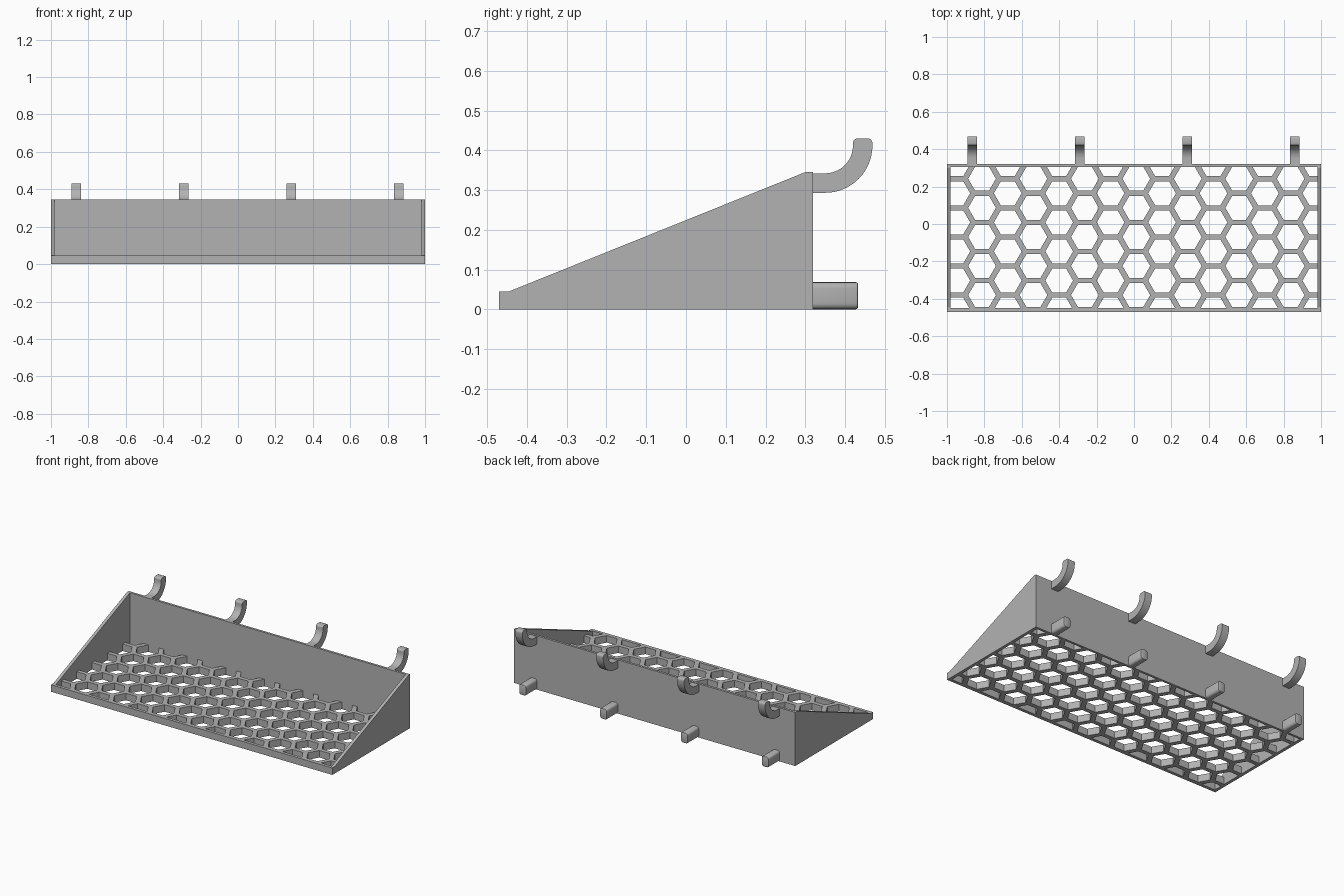
import bpy, bmesh, math
from mathutils import Matrix

cube = bpy.data.objects.get("Cube")
if cube:
    bpy.data.objects.remove(cube, do_unlink=True)

grey = bpy.data.materials.new("plain grey")
grey.use_nodes = True
colour = (0.45, 0.45, 0.45, 1)
grey.diffuse_color = colour
grey.node_tree.nodes["Principled BSDF"].inputs["Base Color"].default_value = colour


def finish(name, bm):
    bmesh.ops.recalc_face_normals(bm, faces=bm.faces)
    mesh = bpy.data.meshes.new(name)
    bm.to_mesh(mesh)
    bm.free()
    mesh.materials.append(grey)
    obj = bpy.data.objects.new(name, mesh)
    bpy.context.collection.objects.link(obj)
    return obj


def box(name, lo, hi):
    bm = bmesh.new()
    bmesh.ops.create_cube(bm, size=1)
    for v in bm.verts:
        v.co = [(a + b) / 2 + c * (b - a) for a, b, c in zip(lo, hi, v.co)]
    return finish(name, bm)


def extrude_x(name, profile, x0, x1):
    """Extrude a (y, z) outline from x0 to x1."""
    bm = bmesh.new()
    face = bm.faces.new([bm.verts.new((x0, y, z)) for y, z in profile])
    moved = bmesh.ops.extrude_face_region(bm, geom=[face])["geom"]
    verts = [g for g in moved if isinstance(g, bmesh.types.BMVert)]
    bmesh.ops.translate(bm, verts=verts, vec=(x1 - x0, 0, 0))
    return finish(name, bm)


def smooth(obj, angle=35):
    bpy.ops.object.select_all(action="DESELECT")
    obj.select_set(True)
    bpy.context.view_layer.objects.active = obj
    bpy.ops.object.shade_smooth_by_angle(angle=math.radians(angle))


FRONT, BACK, LIP, TOP, WALL = -0.47, 0.32, 0.045, 0.345, 0.98

# Sloping side walls, back wall and front lip
side = [(FRONT, 0), (BACK, 0), (BACK, TOP), (0.30, TOP), (-0.445, LIP), (FRONT, LIP)]
extrude_x("right_side_wall", side, -1, -WALL)
extrude_x("left_side_wall", side, WALL, 1)
box("back_wall", (-WALL, 0.305, 0), (WALL, BACK, TOP))
box("front_lip", (-WALL, FRONT, 0), (WALL, -0.45, LIP))

# Floor with a honeycomb of staggered hexagonal holes
floor = box("honeycomb_floor", (-WALL, -0.45, 0), (WALL, 0.306, LIP))
DX, DY, RADIUS = 0.1375, 0.1555, 0.074
bm = bmesh.new()
for col in range(15):
    odd = col % 2
    for row in range(5 if odd else 6):
        x = -0.95 + col * DX
        y = -0.38 + (row - (0 if odd else 0.5)) * DY
        place = Matrix.Translation((x, y, LIP / 2)) @ Matrix.Rotation(math.pi / 6, 4, "Z")
        bmesh.ops.create_cone(bm, cap_ends=True, segments=6, radius1=RADIUS,
                              radius2=RADIUS, depth=0.2, matrix=place)
# Turn the hexagons so that their flat sides face front and back
probe = bm.verts[:][0] if len(bm.verts) else None
bm.verts.ensure_lookup_table()
ys = [v.co.y for v in bm.verts[:12]]
if max(ys) - min(ys) > RADIUS * 1.9:
    for i in range(0, len(bm.verts), 12):
        hexagon = bm.verts[i:i + 12]
        centre = sum((v.co for v in hexagon), hexagon[0].co * 0) / 12
        bmesh.ops.rotate(bm, verts=hexagon, cent=centre,
                         matrix=Matrix.Rotation(math.pi / 6, 3, "Z"))
cutter = finish("hole_cutter", bm)
cutter.hide_render = True
cut = floor.modifiers.new("holes", "BOOLEAN")
cut.operation = "DIFFERENCE"
cut.solver = "EXACT"
cut.object = cutter
bpy.context.view_layer.update()
evaluated = floor.evaluated_get(bpy.context.evaluated_depsgraph_get())
pierced = bpy.data.meshes.new_from_object(evaluated)
floor.modifiers.clear()
floor.data = pierced
bpy.data.objects.remove(cutter, do_unlink=True)


# Hook outline: a short shank, a quarter bend upward and a rounded tip
def arc(cy, cz, radius, start, end, steps):
    angles = [math.radians(start + (end - start) * i / steps) for i in range(steps + 1)]
    return [(cy + radius * math.cos(a), cz + radius * math.sin(a)) for a in angles]


hook = [(BACK - 0.005, 0.342), (BACK - 0.005, 0.293)]
hook += arc(0.35, 0.412, 0.119, -90, 0, 16)
hook += arc(0.457, 0.418, 0.012, 0, 90, 4)
hook += arc(0.432, 0.418, 0.012, 90, 180, 4)
hook += arc(0.35, 0.412, 0.07, 0, -90, 16)

# Four hooks along the top of the back, with a peg below each
for i in range(4):
    x = -0.865 + i * 0.575
    smooth(extrude_x(f"hook_{i + 1}", hook, x - 0.025, x + 0.025))
    peg = box(f"peg_{i + 1}", (x - 0.025, BACK - 0.005, 0), (x + 0.025, 0.433, 0.068))
    bm = bmesh.new()
    bm.from_mesh(peg.data)
    long_edges = [e for e in bm.edges if abs(e.verts[0].co.y - e.verts[1].co.y) > 0.05]
    bmesh.ops.bevel(bm, geom=long_edges, offset=0.015, segments=4, profile=0.5,
                    affect="EDGES")
    tip = [e for e in bm.edges if all(v.co.y > 0.432 for v in e.verts)]
    bmesh.ops.bevel(bm, geom=tip, offset=0.006, segments=2, profile=0.5, affect="EDGES")
    bm.to_mesh(peg.data)
    bm.free()
    smooth(peg)
